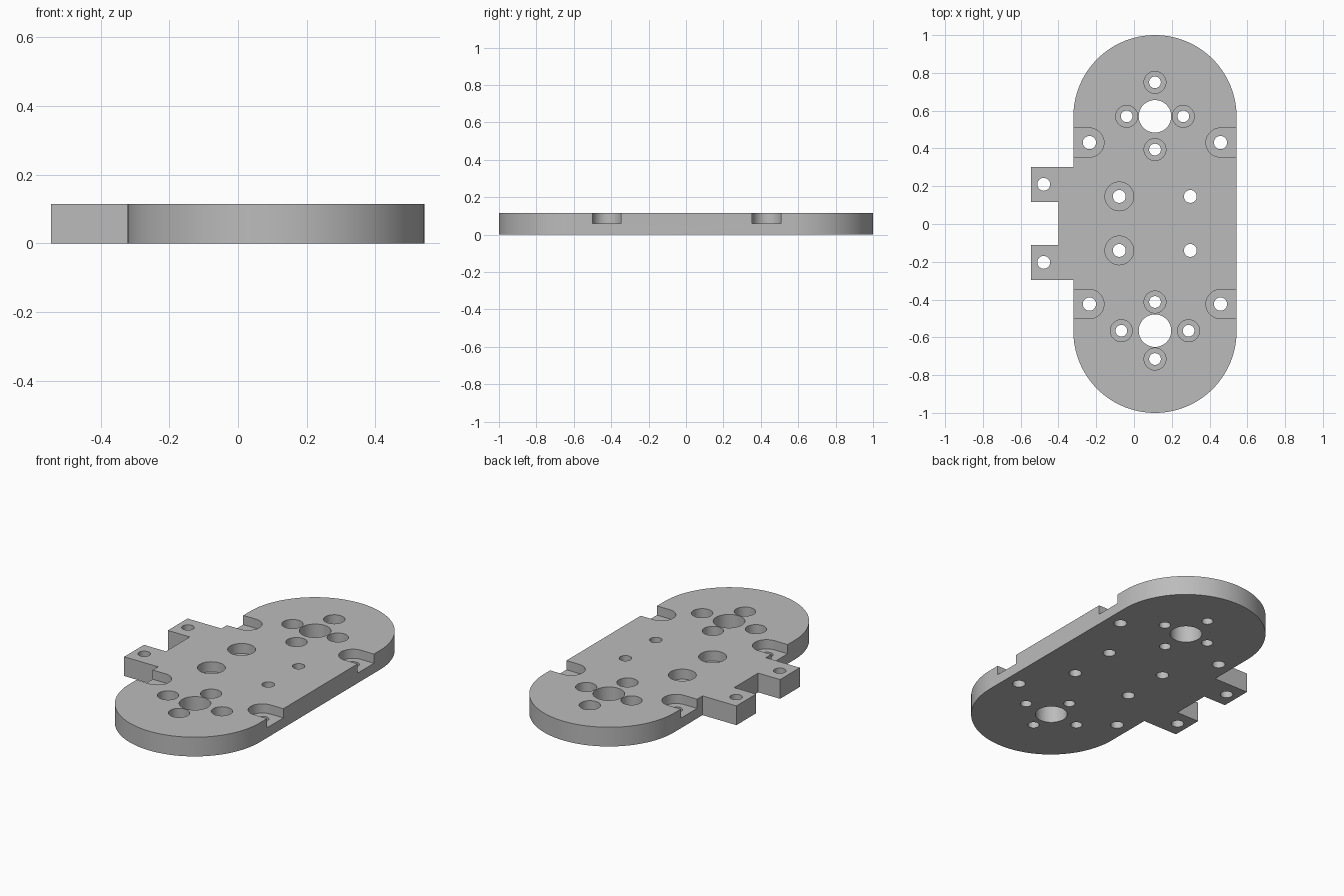
import bpy, bmesh, math

cube = bpy.data.objects.get("Cube")
if cube:
    bpy.data.objects.remove(cube, do_unlink=True)

THICK = 0.115
MID_X, RADIUS, END_Y = 0.111, 0.432, 0.568

grey = bpy.data.materials.new("plain_grey")
grey.use_nodes = True
GREY = (0.5, 0.5, 0.5, 1)
grey.diffuse_color = GREY
grey.node_tree.nodes["Principled BSDF"].inputs["Base Color"].default_value = GREY


def arc(cx, cy, r, start, end, n):
    """Points on an arc, angles in degrees."""
    steps = [math.radians(start + (end - start) * i / n) for i in range(n + 1)]
    return [(cx + r * math.cos(a), cy + r * math.sin(a)) for a in steps]


def prism(bm, outline, z0, z1):
    """Closed prism from an anticlockwise outline."""
    low = [bm.verts.new((x, y, z0)) for x, y in outline]
    high = [bm.verts.new((x, y, z1)) for x, y in outline]
    bm.faces.new(low[::-1])
    bm.faces.new(high)
    for i in range(len(low)):
        j = (i + 1) % len(low)
        bm.faces.new((low[i], low[j], high[j], high[i]))


def disc(bm, x, y, r, z0, z1):
    prism(bm, arc(x, y, r, 0, 360, 48)[:-1], z0, z1)


def make_object(name, bm):
    mesh = bpy.data.meshes.new(name)
    bm.to_mesh(mesh)
    bm.free()
    obj = bpy.data.objects.new(name, mesh)
    bpy.context.collection.objects.link(obj)
    mesh.materials.append(grey)
    return obj


# Plate outline: rounded ends, with two square tabs on one long side
LEFT = MID_X - RADIUS
TAB, NECK = -0.545, -0.4
outline = arc(MID_X, -END_Y, RADIUS, -180, 0, 64) + arc(MID_X, END_Y, RADIUS, 0, 180, 64)
outline += [(LEFT, 0.302), (TAB, 0.302), (TAB, 0.116), (NECK, 0.116),
            (NECK, -0.11), (TAB, -0.11), (TAB, -0.296), (LEFT, -0.296)]
bm = bmesh.new()
prism(bm, outline, 0, THICK)
plate = make_object("mounting_plate", bm)

holes, recesses = bmesh.new(), bmesh.new()
TOP = THICK + 0.05


def through(x, y, r):
    disc(holes, x, y, r, -0.05, TOP)


# Bearing holes, each ringed by four counterbored screw holes
rings = [(0.57, [(0, 0.18), (0, -0.176), (-0.15, 0), (0.15, 0)]),
         (-0.565, [(0, 0.152), (0, -0.15), (-0.178, 0), (0.178, 0)])]
for cy, offsets in rings:
    through(MID_X, cy, 0.086)
    for dx, dy in offsets:
        through(MID_X + dx, cy + dy, 0.031)
        disc(recesses, MID_X + dx, cy + dy, 0.058, 0.055, TOP)

# Middle and tab holes
for y in (0.146, -0.14):
    through(-0.078, y, 0.034)
    disc(recesses, -0.078, y, 0.076, 0.055, TOP)
    through(0.298, y, 0.034)
for y in (0.21, -0.203):
    through(-0.478, y, 0.034)

# Corner holes in round-ended slots that open to the sides
SLOT = 0.077
for y in (0.431, -0.424):
    for side in (-1, 1):
        x = MID_X + side * 0.347
        through(x, y, 0.035)
        turn = 90 if side > 0 else -90
        slot = arc(x, y, SLOT, turn, turn + 180, 32)
        edge = MID_X + side * (RADIUS + 0.05)
        slot += [(edge, y - side * SLOT), (edge, y + side * SLOT)]
        prism(recesses, slot, 0.06, TOP)

# Cut the recesses, then the through holes
cutters = [make_object("recess_cutter", recesses), make_object("hole_cutter", holes)]
for cutter in cutters:
    cutter.hide_render = True
    cut = plate.modifiers.new(cutter.name, 'BOOLEAN')
    cut.operation = 'DIFFERENCE'
    cut.solver = 'EXACT'
    cut.object = cutter
bpy.context.view_layer.update()
depsgraph = bpy.context.evaluated_depsgraph_get()
result = bpy.data.meshes.new_from_object(plate.evaluated_get(depsgraph))
plate.modifiers.clear()
plate.data = result
result.materials.clear()
result.materials.append(grey)
for face in result.polygons:
    face.material_index = 0
for cutter in cutters:
    bpy.data.objects.remove(cutter, do_unlink=True)

# Smooth round walls with crisp rims
bpy.ops.object.select_all(action='DESELECT')
plate.select_set(True)
bpy.context.view_layer.objects.active = plate
bpy.ops.object.shade_smooth_by_angle(angle=math.radians(30))
